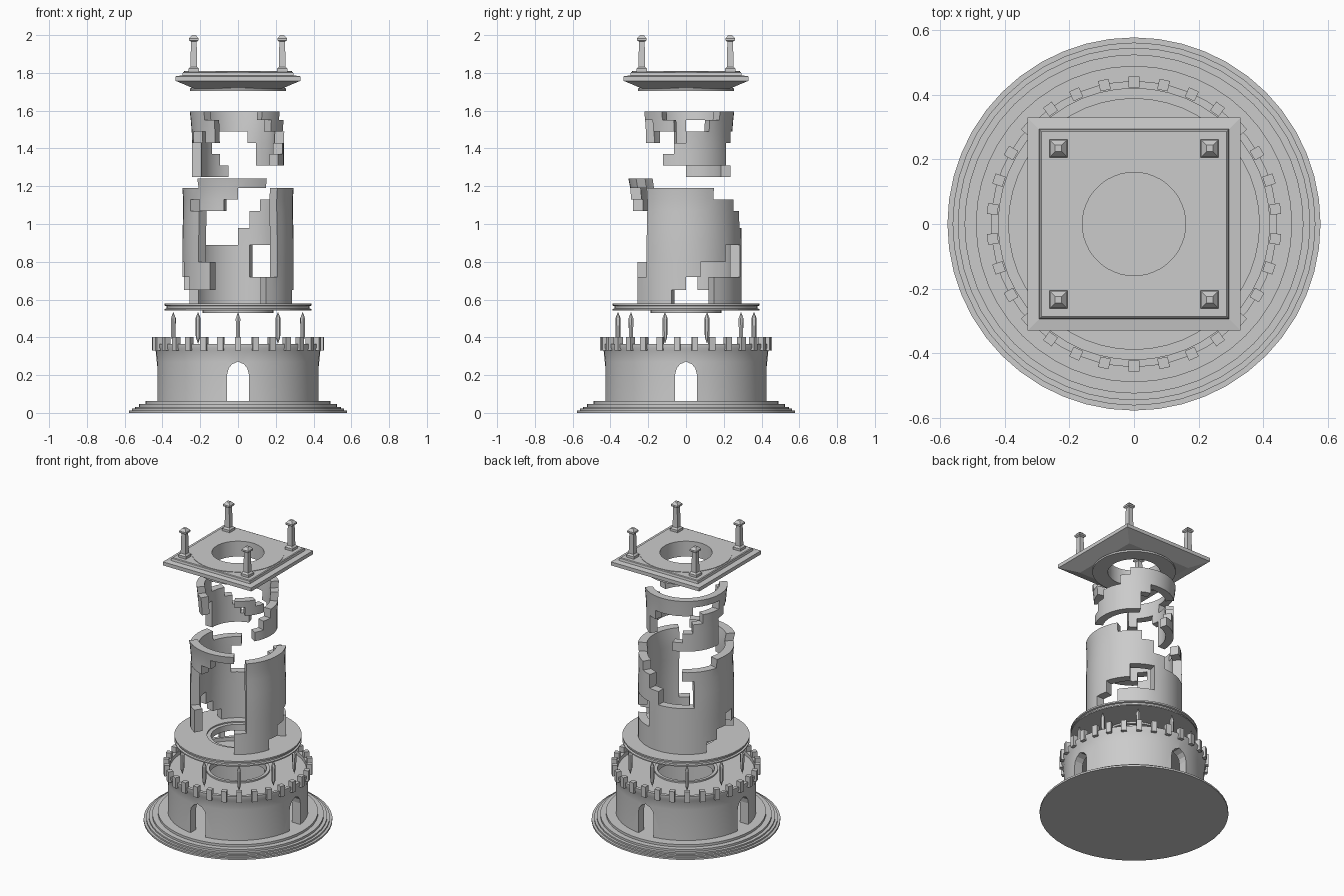
import bpy, bmesh, math
from mathutils import Matrix

if "Cube" in bpy.data.objects:
    bpy.data.objects.remove(bpy.data.objects["Cube"])

SEG = 48


def finish(bm, name, smooth=True):
    bmesh.ops.remove_doubles(bm, verts=bm.verts, dist=1e-5)
    bmesh.ops.recalc_face_normals(bm, faces=bm.faces)
    me = bpy.data.meshes.new(name)
    bm.to_mesh(me)
    bm.free()
    ob = bpy.data.objects.new(name, me)
    bpy.context.collection.objects.link(ob)
    bpy.ops.object.select_all(action='DESELECT')
    bpy.context.view_layer.objects.active = ob
    ob.select_set(True)
    if smooth:
        bpy.ops.object.shade_smooth_by_angle(angle=math.radians(30))
    return ob


def add_lathe(bm, profile, n=SEG, rot=0.0, offset=(0, 0, 0), scale=1.0):
    """Revolve a closed (radius, z) profile; points at radius 0 merge."""
    rings = []
    for i in range(n):
        a = rot + 2 * math.pi * i / n
        rings.append([bm.verts.new((offset[0] + r * scale * math.cos(a),
                                    offset[1] + r * scale * math.sin(a),
                                    offset[2] + z)) for r, z in profile])
    m = len(profile)
    for i in range(n):
        p, q = rings[i], rings[(i + 1) % n]
        for j in range(m):
            k = (j + 1) % m
            if profile[j][0] == 0 and profile[k][0] == 0:
                continue
            bm.faces.new((p[j], q[j], q[k], p[k]))


def lathe(name, profile, n=SEG):
    bm = bmesh.new()
    add_lathe(bm, profile, n)
    return finish(bm, name)


def cut(ob, cutter):
    mod = ob.modifiers.new("cut", 'BOOLEAN')
    mod.operation, mod.solver, mod.object = 'DIFFERENCE', 'EXACT', cutter
    bpy.ops.object.select_all(action='DESELECT')
    bpy.context.view_layer.objects.active = ob
    ob.select_set(True)
    bpy.ops.object.modifier_apply(modifier="cut")
    bpy.data.objects.remove(cutter)


# Stepped round plinth
steps = [(0.578, 0.012), (0.562, 0.022), (0.546, 0.032), (0.525, 0.046), (0.49, 0.062)]
prof, z = [(0, 0)], 0
for r, top in steps:
    prof += [(r, z), (r, top)]
    z = top
lathe("stepped_plinth", prof + [(0, z)])

# Hollow drum with parapet and holed roof
drum = lathe("drum", [(0.43, 0.06), (0.43, 0.27), (0.436, 0.33), (0.443, 0.345), (0.443, 0.365),
                      (0.42, 0.365), (0.42, 0.34), (0.195, 0.34), (0.195, 0.35), (0.175, 0.35),
                      (0.175, 0.31), (0.37, 0.31), (0.37, 0.06)])
# Four pointed doorways
half = [(0.057, 0.03), (0.057, 0.205), (0.05, 0.235), (0.032, 0.257)]
arch = half + [(0, 0.272)] + [(-x, z) for x, z in reversed(half)]
for turn in (0, math.pi / 2):
    bm = bmesh.new()
    face = bm.faces.new([bm.verts.new((x, -0.6, max(z, 0.055))) for x, z in arch])
    ext = bmesh.ops.extrude_face_region(bm, geom=[face])
    bmesh.ops.translate(bm, vec=(0, 1.2, 0),
                        verts=[v for v in ext["geom"] if isinstance(v, bmesh.types.BMVert)])
    bmesh.ops.rotate(bm, verts=bm.verts, matrix=Matrix.Rotation(turn, 3, 'Z'))
    cut(drum, finish(bm, "door_cutter", False))

# Merlons
bm = bmesh.new()
for i in range(30):
    m = (Matrix.Rotation(math.radians(90 + 12 * i), 4, 'Z') @ Matrix.Translation((0.44, 0, 0.365))
         @ Matrix.Diagonal((0.033, 0.033, 0.072, 1)))
    bmesh.ops.create_cube(bm, size=1, matrix=m)
finish(bm, "merlons", False)

# Pointed spindles carrying the gallery
bm = bmesh.new()
for i in range(10):
    a = math.radians(-90 + 36 * i)
    add_lathe(bm, [(0, 0.365), (0.012, 0.40), (0.014, 0.50), (0, 0.535)], 6, a,
              (0.36 * math.cos(a), 0.36 * math.sin(a), 0))
finish(bm, "spindles", False)

# Round gallery plate
lathe("gallery_plate", [(0.39, 0.542), (0.39, 0.55), (0.378, 0.553), (0.378, 0.565), (0.39, 0.568),
                        (0.39, 0.578), (0.19, 0.578), (0.19, 0.57), (0.165, 0.57), (0.165, 0.53),
                        (0.187, 0.53), (0.187, 0.542)])


def ruined_shaft(name, zs, radii, thick, spans):
    """Ring wall of 15 degree cells; spans lists the surviving columns of each row.
    Column 0 starts at the front and columns run towards +x."""
    sub, n = 2, 48
    keep = set()
    for row, runs in enumerate(spans):
        for a, b in runs:
            for c in range(a * sub, (b + 1) * sub):
                keep.add((row, c % n))
    bm = bmesh.new()

    def pt(level, c, inner):
        a = 2 * math.pi * c / n
        r = radii[level] - (thick if inner else 0)
        return bm.verts.new((r * math.sin(a), -r * math.cos(a), zs[level]))

    def quad(*corners):
        bm.faces.new([pt(*c) for c in corners])

    for k, c in keep:
        d = c + 1
        quad((k, c, 0), (k, d, 0), (k + 1, d, 0), (k + 1, c, 0))
        quad((k, c, 1), (k + 1, c, 1), (k + 1, d, 1), (k, d, 1))
        if (k + 1, c) not in keep:
            quad((k + 1, c, 0), (k + 1, d, 0), (k + 1, d, 1), (k + 1, c, 1))
        if (k - 1, c) not in keep:
            quad((k, c, 0), (k, c, 1), (k, d, 1), (k, d, 0))
        if (k, (c - 1) % n) not in keep:
            quad((k, c, 0), (k + 1, c, 0), (k + 1, c, 1), (k, c, 1))
        if (k, d % n) not in keep:
            quad((k, d, 0), (k, d, 1), (k + 1, d, 1), (k + 1, d, 0))
    return finish(bm, name)


# Broken lower shaft
ruined_shaft("lower_shaft", [0.58, 0.65, 0.72, 0.80, 0.89, 0.98, 1.07, 1.13, 1.19, 1.24],
             [0.295, 0.295, 0.295, 0.295, 0.295, 0.293, 0.29, 0.29, 0.295, 0.305], 0.055,
             [[(2, 4), (8, 15)],
              [(2, 5), (8, 16), (20, 21)],
              [(3, 6), (11, 17), (19, 21)],
              [(3, 8), (11, 20)],
              [(3, 11), (15, 20)],
              [(3, 10), (15, 20)],
              [(3, 9), (14, 19), (21, 22)],
              [(3, 7), (17, 23)],
              [(0, 1), (21, 23)]])

# Broken upper shaft
ruined_shaft("upper_shaft", [1.25, 1.31, 1.37, 1.43, 1.49, 1.55, 1.595],
             [0.243, 0.243, 0.243, 0.243, 0.245, 0.25, 0.255], 0.05,
             [[(13, 17)],
              [(4, 9), (14, 17)],
              [(5, 9), (15, 17)],
              [(6, 10), (16, 18), (21, 21)],
              [(3, 4), (8, 14), (18, 21)],
              [(2, 3), (9, 20)]])

# Square top slab with sloped underside, round opening and collar
R2 = math.sqrt(2)
bm = bmesh.new()
add_lathe(bm, [(0, 1.718), (0.235, 1.718), (0.33, 1.758), (0.33, 1.782), (0.295, 1.787),
               (0.292, 1.802), (0.287, 1.806), (0, 1.806)], 4, math.pi / 4, scale=R2)
slab = finish(bm, "top_slab", False)
cut(slab, lathe("opening_cutter", [(0, 1.6), (0.2, 1.6), (0.2, 1.9), (0, 1.9)]))
lathe("top_collar", [(0.16, 1.705), (0.255, 1.705), (0.255, 1.716), (0.24, 1.725), (0.24, 1.79),
                     (0.285, 1.80), (0.285, 1.809), (0.16, 1.809)])

# Four corner posts with pyramid caps
bm = bmesh.new()
for x in (-0.234, 0.234):
    for y in (-0.234, 0.234):
        add_lathe(bm, [(0, 1.80), (0.028, 1.80), (0.028, 1.822), (0.018, 1.832), (0.015, 1.965),
                       (0.025, 1.972), (0.025, 1.983), (0.01, 2.0), (0, 2.0)],
                  4, math.pi / 4, (x, y, 0), R2)
finish(bm, "corner_posts", False)
